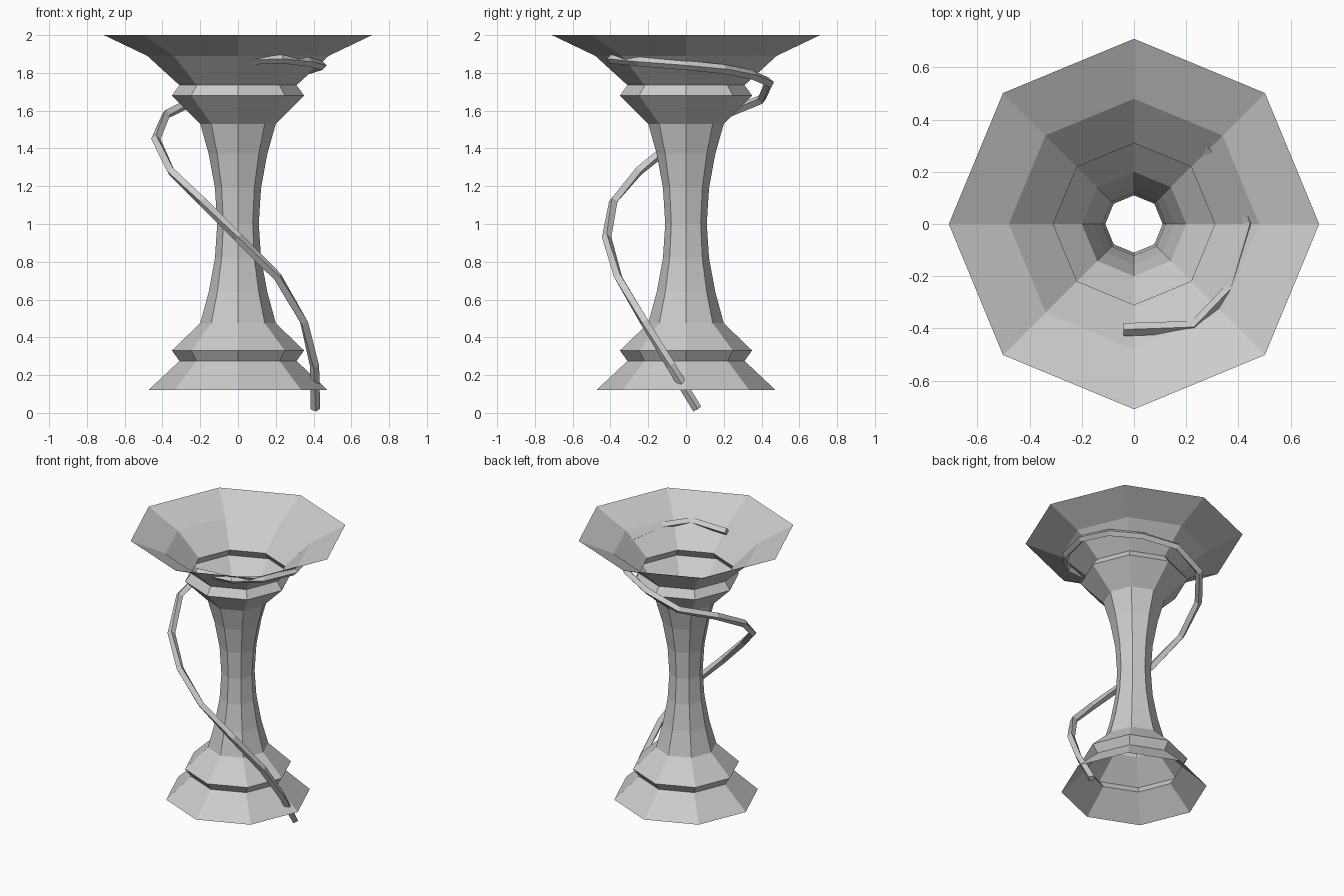
import bpy, bmesh
from math import cos, sin, pi
from mathutils import Vector

default_cube = bpy.data.objects.get("Cube")
if default_cube:
    bpy.data.objects.remove(default_cube, do_unlink=True)

grey = bpy.data.materials.new("plain grey")
grey.use_nodes = True
colour = (0.6, 0.6, 0.6, 1)
grey.diffuse_color = colour
grey.node_tree.nodes["Principled BSDF"].inputs["Base Color"].default_value = colour


def finish(name, bm):
    mesh = bpy.data.meshes.new(name)
    bm.to_mesh(mesh)
    bm.free()
    mesh.materials.append(grey)
    obj = bpy.data.objects.new(name, mesh)
    bpy.context.collection.objects.link(obj)
    return obj


def skin(name, rings, caps=False):
    """Join equal rings of points with quads."""
    bm = bmesh.new()
    loops = [[bm.verts.new(p) for p in ring] for ring in rings]
    n = len(loops[0])
    for a, b in zip(loops, loops[1:]):
        for i in range(n):
            j = (i + 1) % n
            bm.faces.new((a[i], a[j], b[j], b[i]))
    if caps:
        bm.faces.new(loops[0][::-1])
        bm.faces.new(loops[-1])
        bmesh.ops.recalc_face_normals(bm, faces=bm.faces)
    return finish(name, bm)


# Open eight-sided stand: foot, collar, waisted shaft, collar, bowl
profile = [(0.475, 0.12), (0.31, 0.275), (0.35, 0.33), (0.2, 0.475),
           (0.155, 0.64), (0.122, 0.82), (0.11, 1.0), (0.122, 1.19),
           (0.155, 1.37), (0.2, 1.53), (0.35, 1.68), (0.31, 1.735),
           (0.48, 1.89), (0.71, 2.0)]
skin("pedestal_bowl", [[(r * cos(k * pi / 4), r * sin(k * pi / 4), z)
                        for k in range(8)] for r, z in profile])

# Thin diamond-section vine winding up around the shaft
path = [Vector(p) for p in [
    (0.41, 0.06, 0.02), (0.405, -0.08, 0.25), (0.35, -0.22, 0.48),
    (0.21, -0.36, 0.72), (0, -0.42, 0.93), (-0.19, -0.385, 1.12),
    (-0.355, -0.25, 1.28), (-0.435, -0.04, 1.45), (-0.38, 0.2, 1.58),
    (-0.22, 0.4, 1.66), (0, 0.44, 1.75), (0.22, 0.35, 1.79),
    (0.38, 0.2, 1.82), (0.445, 0, 1.84), (0.37, -0.25, 1.86),
    (0.23, -0.395, 1.875), (-0.04, -0.405, 1.865)]]
rings = []
for i, p in enumerate(path):
    along = (path[min(i + 1, len(path) - 1)] - path[max(i - 1, 0)]).normalized()
    out = Vector((p.x, p.y, 0))
    out = (out - along * out.dot(along)).normalized()
    side = along.cross(out)
    rings.append([p + 0.025 * d for d in (out, side, -out, -side)])
skin("winding_vine", rings, caps=True)
